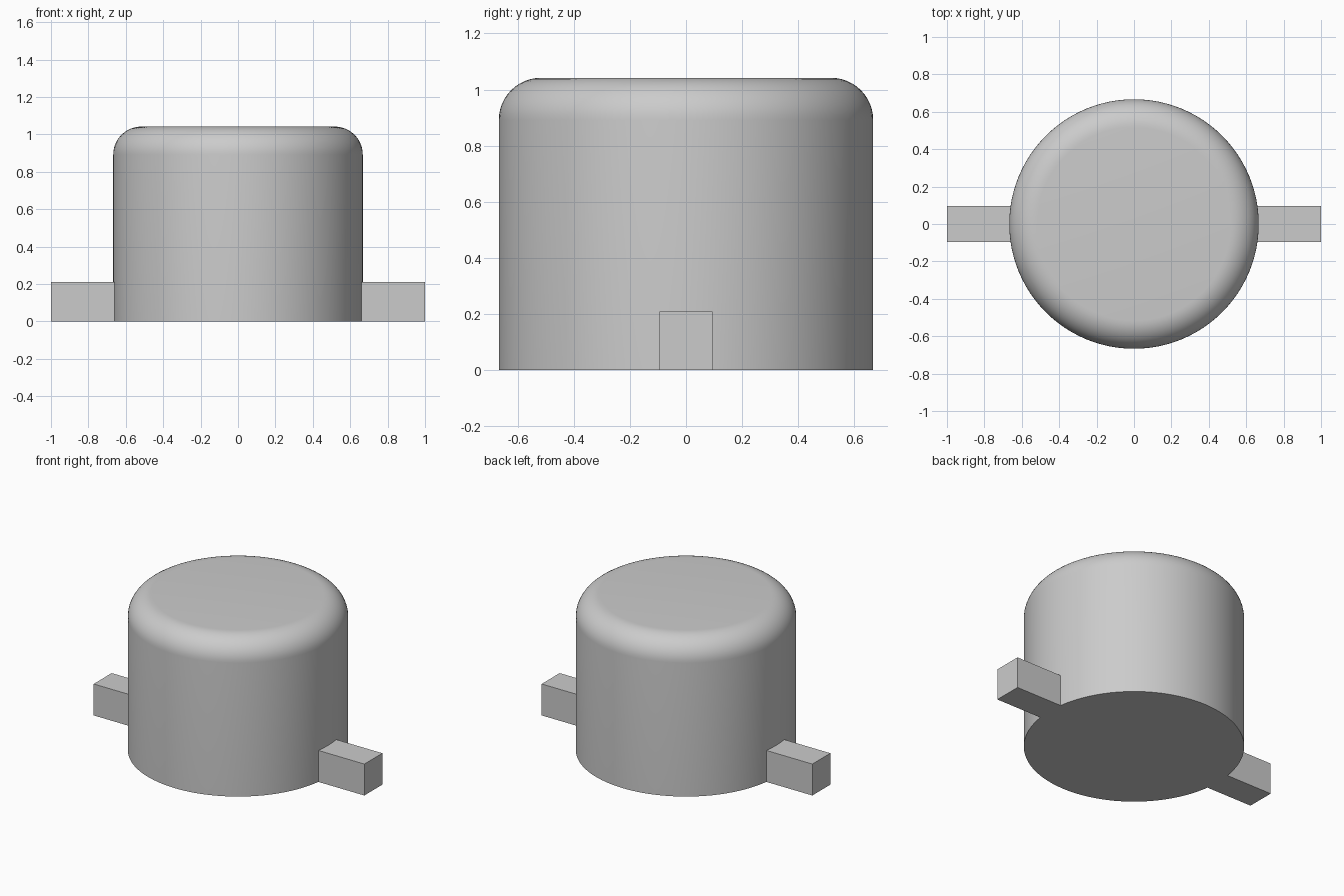
import bpy
import bmesh
import math

cube = bpy.data.objects.get("Cube")
if cube:
    bpy.data.objects.remove(cube, do_unlink=True)

RADIUS, HEIGHT, FILLET = 0.667, 1.042, 0.15
TAB_WIDTH, TAB_HEIGHT, TAB_INNER = 0.19, 0.21, 0.65

grey = bpy.data.materials.new("light grey")
grey.use_nodes = True
colour = (0.6, 0.6, 0.6, 1)
grey.diffuse_color = colour
grey.node_tree.nodes["Principled BSDF"].inputs["Base Color"].default_value = colour


def add_object(name, bm):
    bmesh.ops.recalc_face_normals(bm, faces=bm.faces)
    mesh = bpy.data.meshes.new(name)
    bm.to_mesh(mesh)
    bm.free()
    mesh.materials.append(grey)
    obj = bpy.data.objects.new(name, mesh)
    bpy.context.collection.objects.link(obj)
    return obj


# Round body with a filleted top rim
bm = bmesh.new()
bmesh.ops.create_cone(bm, cap_ends=True, segments=96, radius1=RADIUS,
                      radius2=RADIUS, depth=HEIGHT)
bmesh.ops.translate(bm, verts=bm.verts, vec=(0, 0, HEIGHT / 2))
rim = [e for e in bm.edges if all(v.co.z > HEIGHT - 0.01 for v in e.verts)]
bmesh.ops.bevel(bm, geom=rim, offset=FILLET, offset_type='OFFSET', segments=12,
                profile=0.5, affect='EDGES')
body = add_object("body", bm)
bpy.ops.object.select_all(action='DESELECT')
body.select_set(True)
bpy.context.view_layer.objects.active = body
bpy.ops.object.shade_smooth_by_angle(angle=math.radians(30))

# Flat-sided mounting tabs at the foot of the body
for name, side in (("left_tab", 1), ("right_tab", -1)):
    bm = bmesh.new()
    bmesh.ops.create_cube(bm, size=1)
    bmesh.ops.scale(bm, verts=bm.verts, vec=(1 - TAB_INNER, TAB_WIDTH, TAB_HEIGHT))
    bmesh.ops.translate(bm, verts=bm.verts,
                        vec=(side * (1 + TAB_INNER) / 2, 0, TAB_HEIGHT / 2))
    add_object(name, bm)
